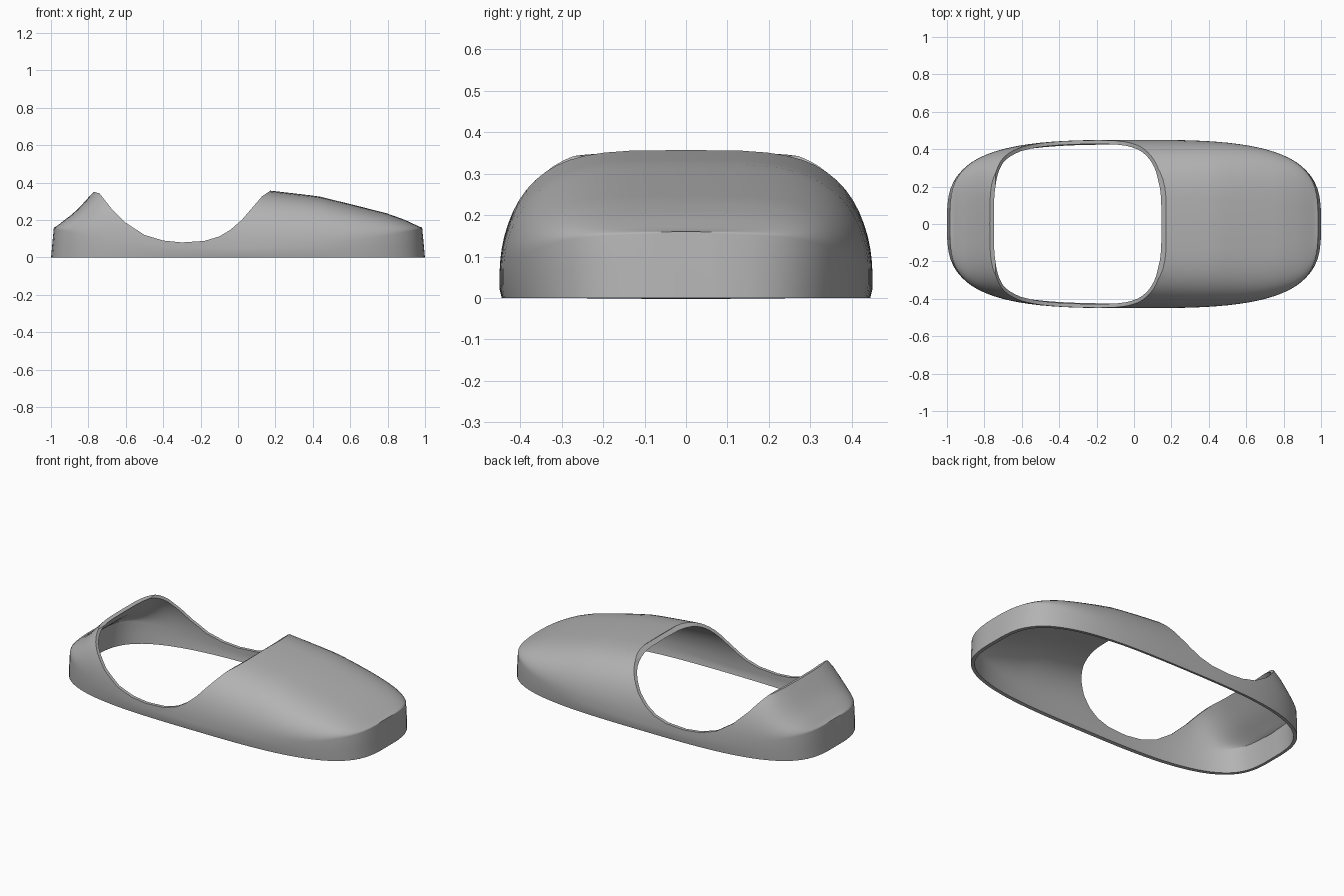
import bpy, bmesh, math

cube = bpy.data.objects.get("Cube")
if cube:
    bpy.data.objects.remove(cube, do_unlink=True)

grey = bpy.data.materials.new("plain grey")
grey.use_nodes = True
colour = (0.45, 0.45, 0.45, 1)
grey.diffuse_color = colour
grey.node_tree.nodes["Principled BSDF"].inputs["Base Color"].default_value = colour

# Roof height along the length, and height of the upright side wall
ROOF = [(-1, .16), (-.985, .165), (-.88, .24), (-.8, .32), (-.775, .357), (-.7, .41),
        (-.6, .43), (-.4, .41), (0, .375), (.18, .356), (.43, .327), (.6, .285),
        (.8, .235), (.9, .2), (.985, .163), (1, .16)]
WALL = [(0, .045), (.4, .06), (.78, .11), (.9, .135), (1, .155)]
# Side profile of the cockpit opening
RIM = [(-.785, .6), (-.775, .352), (-.74, .342), (-.68, .265), (-.6, .185), (-.5, .12),
       (-.4, .09), (-.3, .08), (-.18, .088), (-.1, .112), (-.04, .148), (.02, .2),
       (.08, .27), (.13, .328), (.17, .354), (.185, .6)]


def lookup(table, x):
    for (x0, v0), (x1, v1) in zip(table, table[1:]):
        if x <= x1:
            return v0 + (v1 - v0) * (x - x0) / (x1 - x0)
    return table[-1][1]


def section(x):
    """Arch across the body at station x, from one base edge to the other."""
    width = .45 * (1 - abs(x) ** 3.2) ** .303
    roof, wall = lookup(ROOF, x), lookup(WALL, abs(x))
    half = [(width * .987, 0), (width, wall * .5)]
    for i in range(15):
        a = math.pi / 2 * i / 15
        half.append((width * math.cos(a) ** .53, wall + (roof - wall) * math.sin(a)))
    arch = half + [(0, roof)] + [(-y, z) for y, z in reversed(half)]
    lean = math.copysign(.015 * abs(x) ** 8, x)
    return [(x - lean * min(1, z / .16), y, z) for y, z in arch]


def make_object(name, bm):
    bmesh.ops.recalc_face_normals(bm, faces=bm.faces)
    mesh = bpy.data.meshes.new(name)
    bm.to_mesh(mesh)
    bm.free()
    obj = bpy.data.objects.new(name, mesh)
    bpy.context.collection.objects.link(obj)
    return obj


# Body shell: sections lofted along the length, open underneath
bm = bmesh.new()
half_turn = [math.sin(math.pi / 2 * i / 24) for i in range(24)] + [.9995]
stations = [-x for x in reversed(half_turn[1:])] + half_turn
rows = [[bm.verts.new(p) for p in section(x)] for x in stations]
for r0, r1 in zip(rows, rows[1:]):
    for i in range(len(r0) - 1):
        bm.faces.new((r0[i], r0[i + 1], r1[i + 1], r1[i]))
bm.faces.new(rows[0])
bm.faces.new(rows[-1])
bm.normal_update()
body = make_object("body_shell", bm)
# Outward normals on an open shell
if sum(p.normal.z * p.area for p in body.data.polygons) < 0:
    body.data.flip_normals()
body.data.materials.append(grey)

# Cutter for the cockpit opening
bm = bmesh.new()
face = bm.faces.new([bm.verts.new((x, -.7, z)) for x, z in RIM])
ext = bmesh.ops.extrude_face_region(bm, geom=[face])
bmesh.ops.translate(bm, vec=(0, 1.4, 0),
                    verts=[v for v in ext["geom"] if isinstance(v, bmesh.types.BMVert)])
cutter = make_object("opening_cutter", bm)
cutter.hide_render = True

# Wall thickness, then the opening
thick = body.modifiers.new("thickness", "SOLIDIFY")
thick.thickness = .02
thick.offset = -1
cut = body.modifiers.new("opening", "BOOLEAN")
cut.operation = "DIFFERENCE"
cut.solver = "EXACT"
cut.object = cutter

bpy.ops.object.select_all(action="DESELECT")
body.select_set(True)
bpy.context.view_layer.objects.active = body
for name in ("thickness", "opening"):
    bpy.ops.object.modifier_apply(modifier=name)
bpy.data.objects.remove(cutter, do_unlink=True)
bpy.ops.object.shade_smooth_by_angle(angle=math.radians(30))
